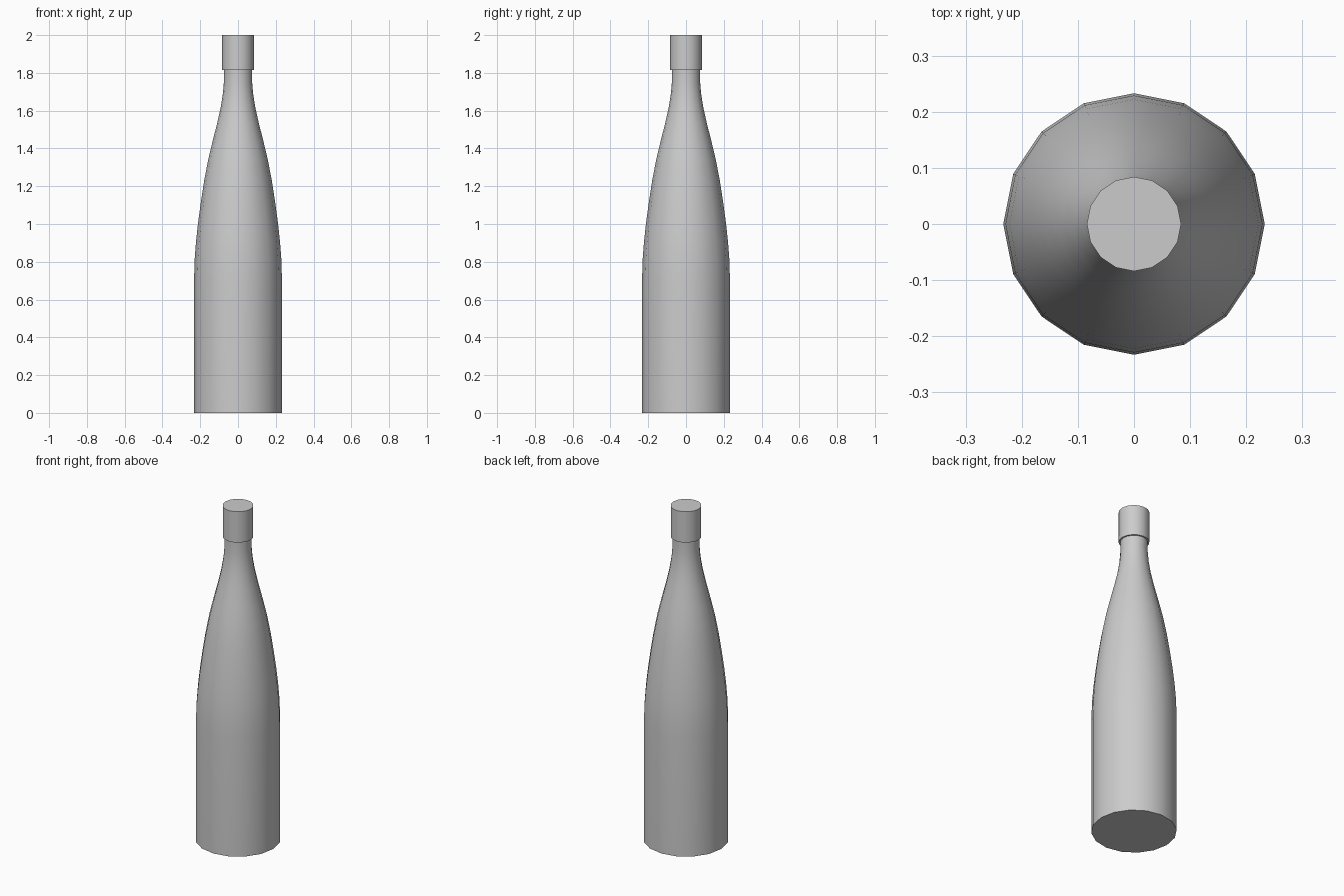
import bpy, bmesh, math

if "Cube" in bpy.data.objects:
    bpy.data.objects.remove(bpy.data.objects["Cube"])

SIDES = 16


def lathe(name, profile):
    """Closed solid of revolution around z from (radius, height) points."""
    bm = bmesh.new()
    rings = []
    for r, z in profile:
        rings.append([bm.verts.new((r * math.cos(2 * math.pi * i / SIDES),
                                    r * math.sin(2 * math.pi * i / SIDES), z))
                      for i in range(SIDES)])
    for a, b in zip(rings, rings[1:]):
        for i in range(SIDES):
            j = (i + 1) % SIDES
            bm.faces.new((a[i], a[j], b[j], b[i]))
    bm.faces.new(rings[0][::-1])
    bm.faces.new(rings[-1])
    mesh = bpy.data.meshes.new(name)
    bm.to_mesh(mesh)
    bm.free()
    obj = bpy.data.objects.new(name, mesh)
    bpy.context.collection.objects.link(obj)
    bpy.ops.object.select_all(action='DESELECT')
    obj.select_set(True)
    bpy.context.view_layer.objects.active = obj
    bpy.ops.object.shade_smooth_by_angle(angle=math.radians(35))
    return obj


# Bottle: straight body, long sloping shoulder, neck and wider collar
lathe("bottle", [
    (0.233, 0.0), (0.233, 0.70), (0.229, 0.82), (0.222, 0.91),
    (0.211, 1.01), (0.196, 1.12), (0.179, 1.23), (0.158, 1.34),
    (0.134, 1.44), (0.110, 1.535), (0.091, 1.62), (0.080, 1.69),
    (0.075, 1.75), (0.075, 1.815), (0.084, 1.815), (0.084, 2.0),
])
